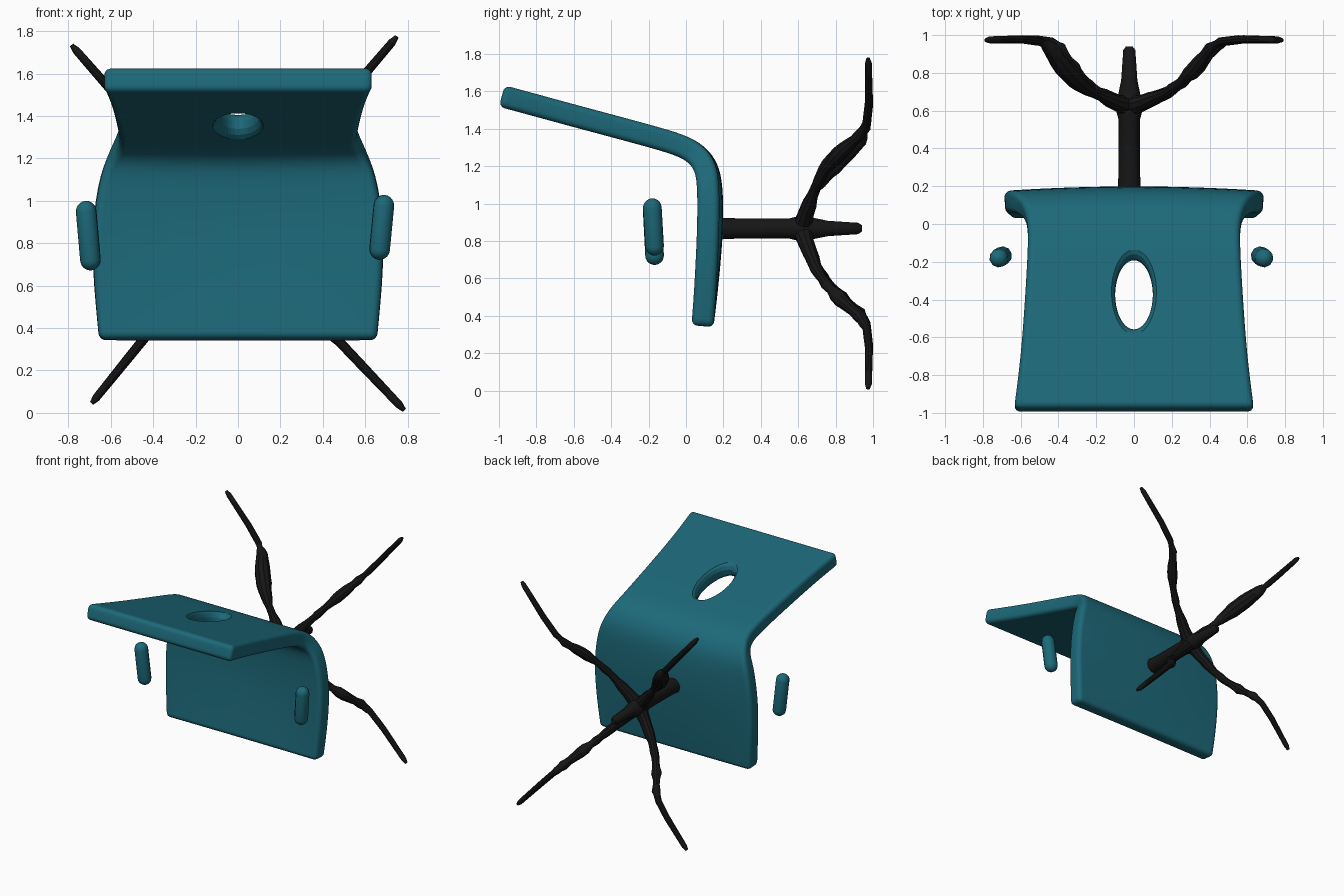
import bpy, bmesh, math, random
from mathutils import Vector

random.seed(4)
cube = bpy.data.objects.get("Cube")
if cube:
    bpy.data.objects.remove(cube, do_unlink=True)


def material(name, color):
    m = bpy.data.materials.new(name)
    m.diffuse_color = (*color, 1)
    m.use_nodes = True
    bsdf = next(n for n in m.node_tree.nodes if n.type == 'BSDF_PRINCIPLED')
    bsdf.inputs["Base Color"].default_value = (*color, 1)
    return m


teal = material("teal_shell", (0.012, 0.14, 0.19))
black = material("black_metal", (0.008, 0.008, 0.008))


def finish(obj, mat, angle=50):
    obj.data.materials.clear()
    obj.data.materials.append(mat)
    bpy.ops.object.select_all(action='DESELECT')
    obj.select_set(True)
    bpy.context.view_layer.objects.active = obj
    bpy.ops.object.shade_smooth_by_angle(angle=math.radians(angle))


def from_bmesh(name, bm):
    bmesh.ops.recalc_face_normals(bm, faces=bm.faces)
    mesh = bpy.data.meshes.new(name)
    bm.to_mesh(mesh)
    bm.free()
    obj = bpy.data.objects.new(name, mesh)
    bpy.context.collection.objects.link(obj)
    return obj


def tube(name, points, mat, angle=50):
    """Capped tube through (position, radius) pairs."""
    curve = bpy.data.curves.new(name, 'CURVE')
    curve.dimensions = '3D'
    curve.bevel_depth = 1
    curve.bevel_resolution = 3
    curve.use_fill_caps = True
    spline = curve.splines.new('POLY')
    spline.points.add(len(points) - 1)
    for p, (co, r) in zip(spline.points, points):
        p.co = (*co, 1)
        p.radius = r
    obj = bpy.data.objects.new(name, curve)
    bpy.context.collection.objects.link(obj)
    bpy.ops.object.select_all(action='DESELECT')
    obj.select_set(True)
    bpy.context.view_layer.objects.active = obj
    bpy.ops.object.convert(target='MESH')
    obj = bpy.context.object
    finish(obj, mat, angle)
    return obj


# Seat shell: bent sheet, rows of (y, z, half width, dish)
rows = [(-0.985, 1.575, .635, 0), (-0.8, 1.525, .61, 0), (-0.6, 1.47, .59, 0),
        (-0.3, 1.39, .57, 0), (-0.1, 1.335, .56, 0), (0, 1.3, .562, 0),
        (.065, 1.255, .585, .005), (.105, 1.19, .62, .012), (.118, 1.1, .655, .02),
        (.118, .9, .685, .025), (.11, .7, .685, .018), (.1, .5, .67, .008),
        (.088, .345, .655, 0)]
columns = 8
bm = bmesh.new()
grid = []
for y, z, w, dish in rows:
    us = [2 * i / columns - 1 for i in range(columns + 1)]
    grid.append([bm.verts.new((u * w, y + dish * (1 - u * u), z)) for u in us])
for a, b in zip(grid, grid[1:]):
    for i in range(columns):
        bm.faces.new((a[i], a[i + 1], b[i + 1], b[i]))
shell = from_bmesh("seat_shell", bm)
sub = shell.modifiers.new("smooth_bend", 'SUBSURF')
sub.levels = sub.render_levels = 2
sub.boundary_smooth = 'PRESERVE_CORNERS'
solid = shell.modifiers.new("thickness", 'SOLIDIFY')
solid.thickness = 0.118
solid.offset = 0
solid.use_even_offset = True
bevel = shell.modifiers.new("round_edges", 'BEVEL')
bevel.width = 0.05
bevel.segments = 5
bevel.limit_method = 'ANGLE'
bevel.angle_limit = math.radians(50)

# Backrest opening: flared oval cutter
bm = bmesh.new()
sides = 40
rings = []
for h, r in [(-.12, 1.6), (-.06, 1.2), (-.045, 1.08), (-.02, 1),
             (.02, 1), (.045, 1.08), (.06, 1.2), (.12, 1.6)]:
    rings.append([bm.verts.new((.1 * r * math.cos(t), .195 * r * math.sin(t), h))
                  for t in (math.tau * k / sides for k in range(sides))])
for a, b in zip(rings, rings[1:]):
    for k in range(sides):
        n = (k + 1) % sides
        bm.faces.new((a[k], a[n], b[n], b[k]))
bm.faces.new(rings[0])
bm.faces.new(rings[-1])
cutter = from_bmesh("opening_cutter", bm)
cutter.location = (0, -.375, 1.41)
cutter.rotation_euler = (-math.atan(.27), 0, 0)
cutter.hide_render = True
cutter.hide_set(True)
cut = shell.modifiers.new("opening", 'BOOLEAN')
cut.operation = 'DIFFERENCE'
cut.solver = 'EXACT'
cut.object = cutter
finish(shell, teal)


# Armrest pads: capsules
def capsule(name, start, end, r):
    a, b = Vector(start), Vector(end)
    axis = (b - a).normalized()
    pts = []
    for k in range(6):
        t = math.pi / 2 * k / 5
        pts.append((a - axis * r * math.cos(t), max(r * math.sin(t), .002)))
    pts += [(b + (a - p) , rr) for p, rr in reversed(pts)]
    return tube(name, pts, teal)


capsule("left_armrest", (.688, -.18, .978), (.668, -.168, .772), .05)
capsule("right_armrest", (-.716, -.18, .95), (-.696, -.168, .722), .05)

# Pedestal column with tapered tip
hub = Vector((-.025, .62, .867))
column = [(.15, .062), (.3, .056), (.55, .056), (.62, .075), (.68, .06),
          (.76, .043), (.92, .032), (.94, .018)]
tube("column", [((hub.x, y, hub.z), r) for y, r in column], black)

# Splayed legs: (fraction along, y, radius), with worn middle stretch
profile = [(0, .62, .055), (.1, .645, .042), (.25, .695, .034), (.35, .75, .034),
           (.45, .83, .038), (.55, .93, .034), (.62, .965, .023), (.75, .978, .022),
           (.97, .975, .019), (1, .973, .01)]


def leg(name, x, z, swell=0):
    pts = []
    for (t0, y0, r0), (t1, y1, r1) in zip(profile, profile[1:] + profile[-1:]):
        for s in range(3 if t1 > t0 else 1):
            f = s / 3
            t, y, r = (p + (q - p) * f for p, q in ((t0, t1), (y0, y1), (r0, r1)))
            if .15 < t < .6:
                r *= random.uniform(.7, 1.1)
            r += swell * max(0, 1 - abs(t - .43) / .15)
            pts.append(((hub.x + (x - hub.x) * t, y, hub.z + (z - hub.z) * t), r))
    return tube(name, pts, black, 35)


leg("upper_left_leg", .75, 1.775)
leg("upper_right_leg", -.785, 1.735, .03)
leg("lower_left_leg", .785, .012)
leg("lower_right_leg", -.69, .045)
